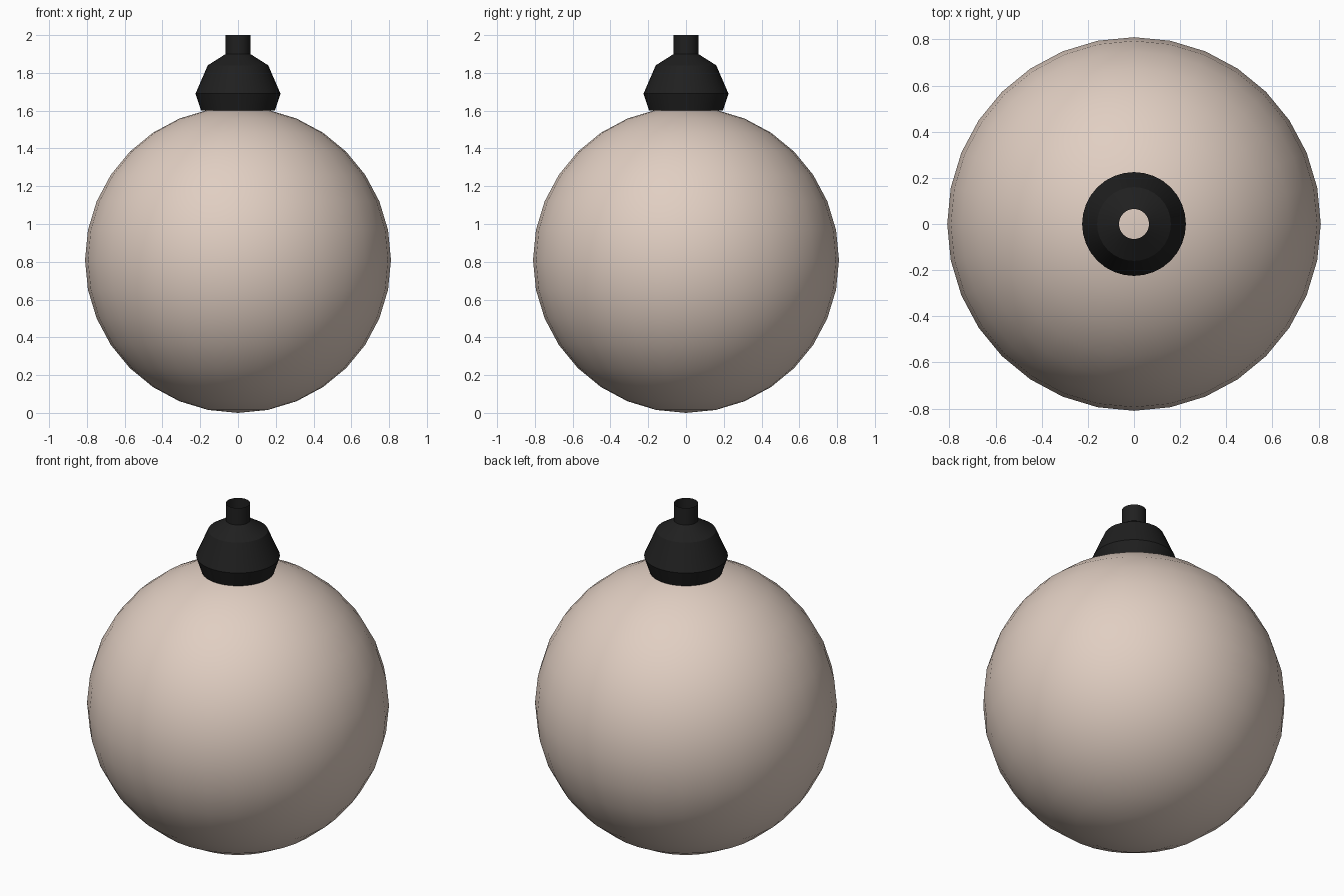
import bpy, math

if "Cube" in bpy.data.objects:
    bpy.data.objects.remove(bpy.data.objects["Cube"])

def material(name, col):
    m = bpy.data.materials.new(name)
    m.diffuse_color = (*col, 1)
    m.use_nodes = True
    m.node_tree.nodes["Principled BSDF"].inputs["Base Color"].default_value = m.diffuse_color
    return m

def lathe(name, profile, mat, sharp, n=32):
    """Revolve (radius, z) points around z; radius 0 makes a pole."""
    verts, faces, rings = [], [], []
    for r, z in profile:
        start = len(verts)
        count = 1 if r == 0 else n
        for i in range(count):
            a = 2 * math.pi * i / n
            verts.append((r * math.cos(a), r * math.sin(a), z))
        rings.append([start + i % count for i in range(n)])
    for lo, hi in zip(rings, rings[1:]):
        for i in range(n):
            j = (i + 1) % n
            quad = [lo[i], lo[j], hi[j], hi[i]]
            faces.append(list(dict.fromkeys(quad)))
    me = bpy.data.meshes.new(name)
    me.from_pydata(verts, [], faces)
    me.materials.append(mat)
    ob = bpy.data.objects.new(name, me)
    bpy.context.collection.objects.link(ob)
    bpy.context.view_layer.objects.active = ob
    ob.select_set(True)
    bpy.ops.object.shade_smooth_by_angle(angle=math.radians(sharp))
    ob.select_set(False)
    return ob

glass = material("warm beige glass", (0.75, 0.62, 0.54))
black = material("black fitting", (0.014, 0.014, 0.014))

# Globe
R, STEPS = 0.81, 16
globe = [(0 if k in (0, STEPS) else R * math.sin(math.pi * k / STEPS),
          R - R * math.cos(math.pi * k / STEPS)) for k in range(STEPS + 1)]
lathe("globe", globe, glass, 30)

# Lamp holder with open cable tube on top
lathe("lamp_holder", [(0.195, 1.60), (0.225, 1.69), (0.16, 1.84),
                      (0.065, 1.90), (0.065, 2.0)], black, 20)
